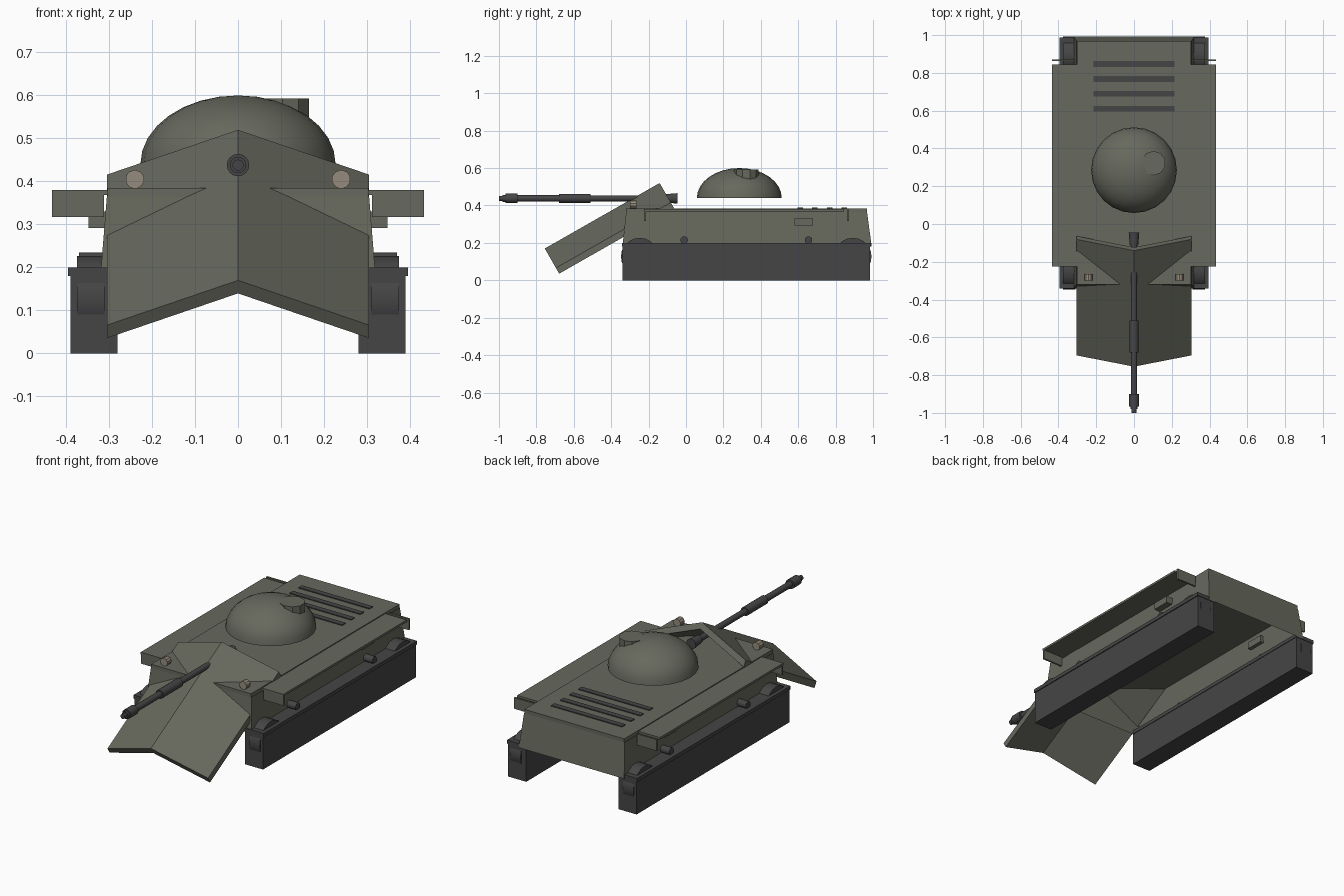
import bpy, bmesh, math
from mathutils import Matrix, Vector

if "Cube" in bpy.data.objects:
    bpy.data.objects.remove(bpy.data.objects["Cube"])


def material(name, rgb):
    m = bpy.data.materials.new(name)
    m.diffuse_color = (*rgb, 1)
    m.use_nodes = True
    m.node_tree.nodes["Principled BSDF"].inputs["Base Color"].default_value = m.diffuse_color
    return m


OLIVE = material("olive_paint", (0.135, 0.14, 0.11))
DARK = material("dark_metal", (0.06, 0.06, 0.062))
LENS = material("lamp_lens", (0.30, 0.26, 0.20))


def finish(name, bm, mat, smooth=False):
    bmesh.ops.recalc_face_normals(bm, faces=bm.faces)
    mesh = bpy.data.meshes.new(name)
    bm.to_mesh(mesh)
    bm.free()
    mesh.materials.append(mat)
    ob = bpy.data.objects.new(name, mesh)
    bpy.context.collection.objects.link(ob)
    if smooth:
        bpy.ops.object.select_all(action='DESELECT')
        ob.select_set(True)
        bpy.context.view_layer.objects.active = ob
        bpy.ops.object.shade_smooth_by_angle(angle=math.radians(35))
    return ob


def box(name, x, y, z, mat=OLIVE):
    bm = bmesh.new()
    bmesh.ops.create_cube(bm, size=1)
    for v in bm.verts:
        v.co = Vector([(r[0] + r[1]) / 2 + c * (r[1] - r[0]) for c, r in zip(v.co, (x, y, z))])
    return finish(name, bm, mat)


def cylinder(name, a, b, r, mat, sides=16, smooth=True):
    a, b = Vector(a), Vector(b)
    bm = bmesh.new()
    rot = Vector((0, 0, 1)).rotation_difference(b - a).to_matrix().to_4x4()
    bmesh.ops.create_cone(bm, cap_ends=True, segments=sides, radius1=r, radius2=r,
                          depth=(b - a).length, matrix=Matrix.Translation((a + b) / 2) @ rot)
    return finish(name, bm, mat, smooth)


def mirror_x(ob):
    mod = ob.modifiers.new("mirror", 'MIRROR')
    mod.use_axis[0] = True
    return ob


# hull shell: tapered walls and roof, open underneath
bm = bmesh.new()
low = [bm.verts.new((x, y, 0.18)) for x, y in ((-.32, -.34), (.32, -.34), (.32, .993), (-.32, .993))]
top = [bm.verts.new((x, y, 0.365)) for x, y in ((-.305, -.32), (.305, -.32), (.305, .968), (-.305, .968))]
bm.faces.new(top)
for i in range(4):
    j = (i + 1) % 4
    bm.faces.new((low[i], low[j], top[j], top[i]))
finish("hull", bm, OLIVE)
box("deck_plate", (-.303, .303), (-.32, .968), (.36, .385))

# engine grille slats
for i in range(4):
    y = .61 + i * .079
    box(f"engine_grille_{i + 1}", (-.215, .215), (y - .015, y + .015), (.38, .39), DARK)

# tracks with wheels and return rollers
mirror_x(box("track", (.28, .39), (-.34, .985), (0, .198), DARK))
mirror_x(box("track_top_rim", (.277, .395), (-.342, .988), (.18, .2), DARK))
for n, y in (("front", -.248), ("rear", .892)):
    mirror_x(cylinder(f"{n}_wheel", (.31, y, .127), (.375, y, .127), .1, DARK, 20))
for n, y in (("front", -.01), ("rear", .655)):
    mirror_x(cylinder(f"{n}_return_roller", (.31, y, .215), (.37, y, .215), .02, DARK, 12))

# fenders with end flaps and side boxes
mirror_x(box("fender", (.30, .433), (-.225, .845), (.368, .38)))
mirror_x(box("fender_front_flap", (.312, .433), (-.224, -.214), (.317, .37)))
mirror_x(box("fender_rear_flap", (.312, .433), (.862, .872), (.317, .378)))
mirror_x(box("side_box", (.29, .348), (.58, .68), (.292, .33)))

# folded bow plate: ridge down the middle, sloping to the front
bm = bmesh.new()
normal = Vector((0, -.497, .868))
fold, thick = .12, .035
rings = []
for end in (Vector((0, -.755, .17)), Vector((0, -.141, .52))):
    section = [(-.305, -fold), (0, 0), (.305, -fold), (.305, -fold - thick), (0, -thick), (-.305, -fold - thick)]
    rings.append([bm.verts.new(end + Vector((x, 0, 0)) + normal * d) for x, d in section])
for i in range(6):
    j = (i + 1) % 6
    bm.faces.new((rings[0][i], rings[0][j], rings[1][j], rings[1][i]))
for r in rings:
    bm.faces.new((r[0], r[1], r[4], r[5]))
    bm.faces.new((r[1], r[2], r[3], r[4]))
finish("bow_plate", bm, OLIVE)

# headlamps
mirror_x(cylinder("headlamp", (.24, -.30, .405), (.24, -.265, .405), .022, LENS, 10))

# turret dome: upper half of a flattened sphere
bm = bmesh.new()
bmesh.ops.create_uvsphere(bm, u_segments=24, v_segments=16, radius=1)
bmesh.ops.delete(bm, geom=[v for v in bm.verts if v.co.z < -.01], context='VERTS')
bmesh.ops.transform(bm, matrix=Matrix.Translation((0, .285, .44)) @ Matrix.Diagonal((.227, .227, .16, 1)),
                    verts=bm.verts)
finish("turret_dome", bm, OLIVE, True)
cylinder("cupola", (.103, .322, .53), (.103, .322, .593), .065, OLIVE, 10)

# gun: lathed profile of (y, radius)
profile = [(-1, .013), (-.98, .013), (-.98, .019), (-.965, .019), (-.965, .026), (-.9, .026), (-.9, .017),
           (-.68, .017), (-.68, .024), (-.51, .024), (-.51, .016), (-.115, .016), (-.115, .022), (-.045, .028)]
bm = bmesh.new()
N, rings = 16, []
for y, r in profile:
    rings.append([bm.verts.new((r * math.cos(math.tau * k / N), y, .438 + r * math.sin(math.tau * k / N)))
                  for k in range(N)])
for a, b in zip(rings, rings[1:]):
    for k in range(N):
        m = (k + 1) % N
        bm.faces.new((a[k], a[m], b[m], b[k]))
bm.faces.new(rings[0])
bm.faces.new(rings[-1])
finish("gun_barrel", bm, DARK, True)
